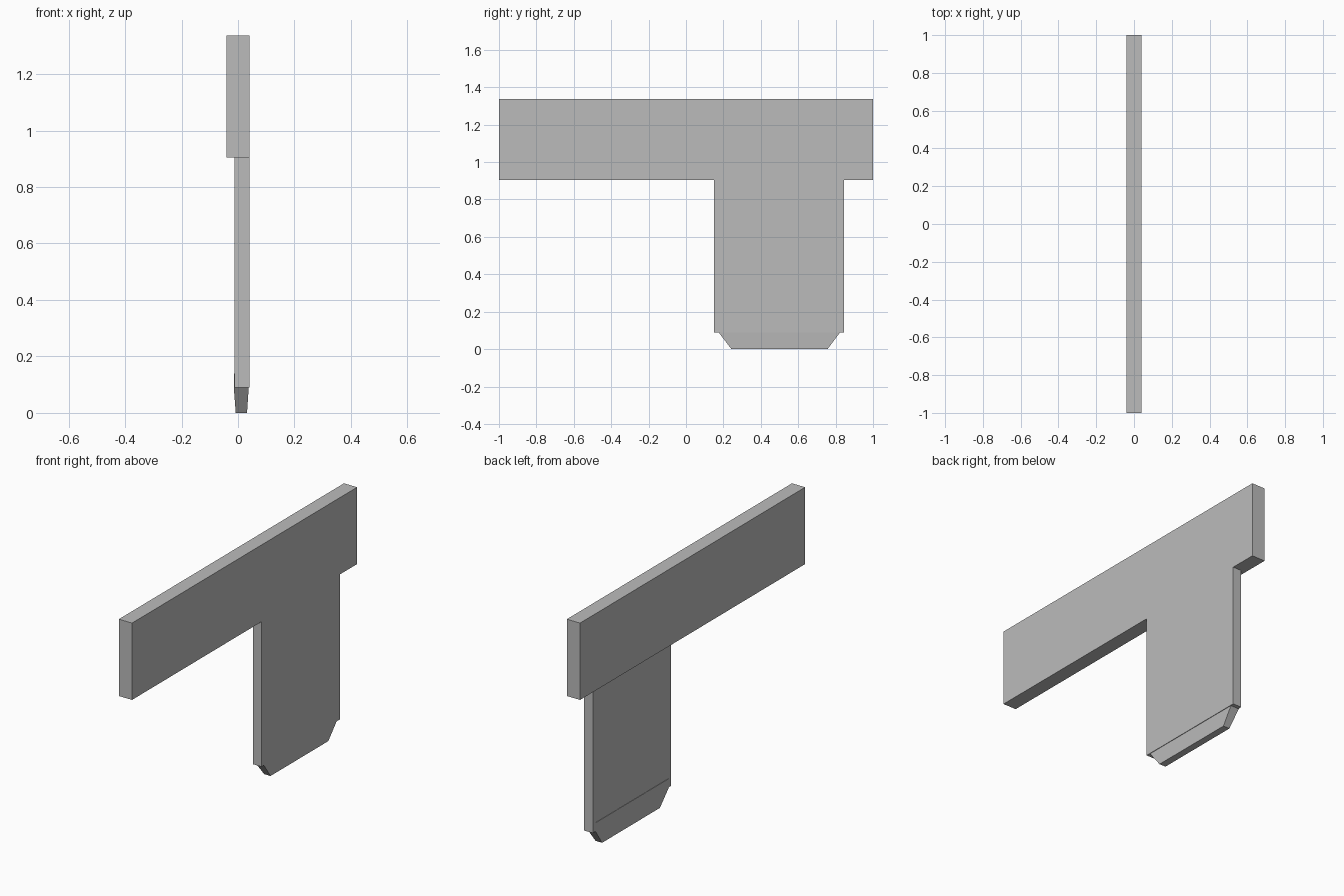
import bpy
import bmesh

cube = bpy.data.objects.get("Cube")
if cube:
    bpy.data.objects.remove(cube, do_unlink=True)

GREY = (0.5, 0.5, 0.5, 1)
grey = bpy.data.materials.new("plain grey")
grey.use_nodes = True
grey.diffuse_color = GREY
grey.node_tree.nodes["Principled BSDF"].inputs["Base Color"].default_value = GREY


def loft(name, sections):
    """Solid through rectangles given as (z, x0, x1, y0, y1), bottom to top."""
    bm = bmesh.new()
    rings = [[bm.verts.new((x, y, z)) for x, y in
              ((x0, y0), (x1, y0), (x1, y1), (x0, y1))]
             for z, x0, x1, y0, y1 in sections]
    bm.faces.new(rings[0][::-1])
    bm.faces.new(rings[-1])
    for low, high in zip(rings, rings[1:]):
        for i in range(4):
            j = (i + 1) % 4
            bm.faces.new((low[i], low[j], high[j], high[i]))
    mesh = bpy.data.meshes.new(name)
    bm.to_mesh(mesh)
    bm.free()
    mesh.materials.append(grey)
    obj = bpy.data.objects.new(name, mesh)
    bpy.context.collection.objects.link(obj)
    return obj


def box(name, x, y, z):
    return loft(name, [(h, *x, *y) for h in z])


# Long horizontal bar
box("top_bar", (-0.041, 0.041), (-1, 1), (0.905, 1.337))

# Thinner upright plate, flush with the bar on the left side
box("upright_plate", (-0.013, 0.041), (0.15, 0.846), (0.09, 0.905))

# Tapered foot, its upper end set into the plate
loft("tapered_foot", [
    (0, -0.008, 0.032, 0.243, 0.757),
    (0.09, -0.015, 0.038, 0.174, 0.824),
    (0.14, -0.015, 0.038, 0.174, 0.824),
])
